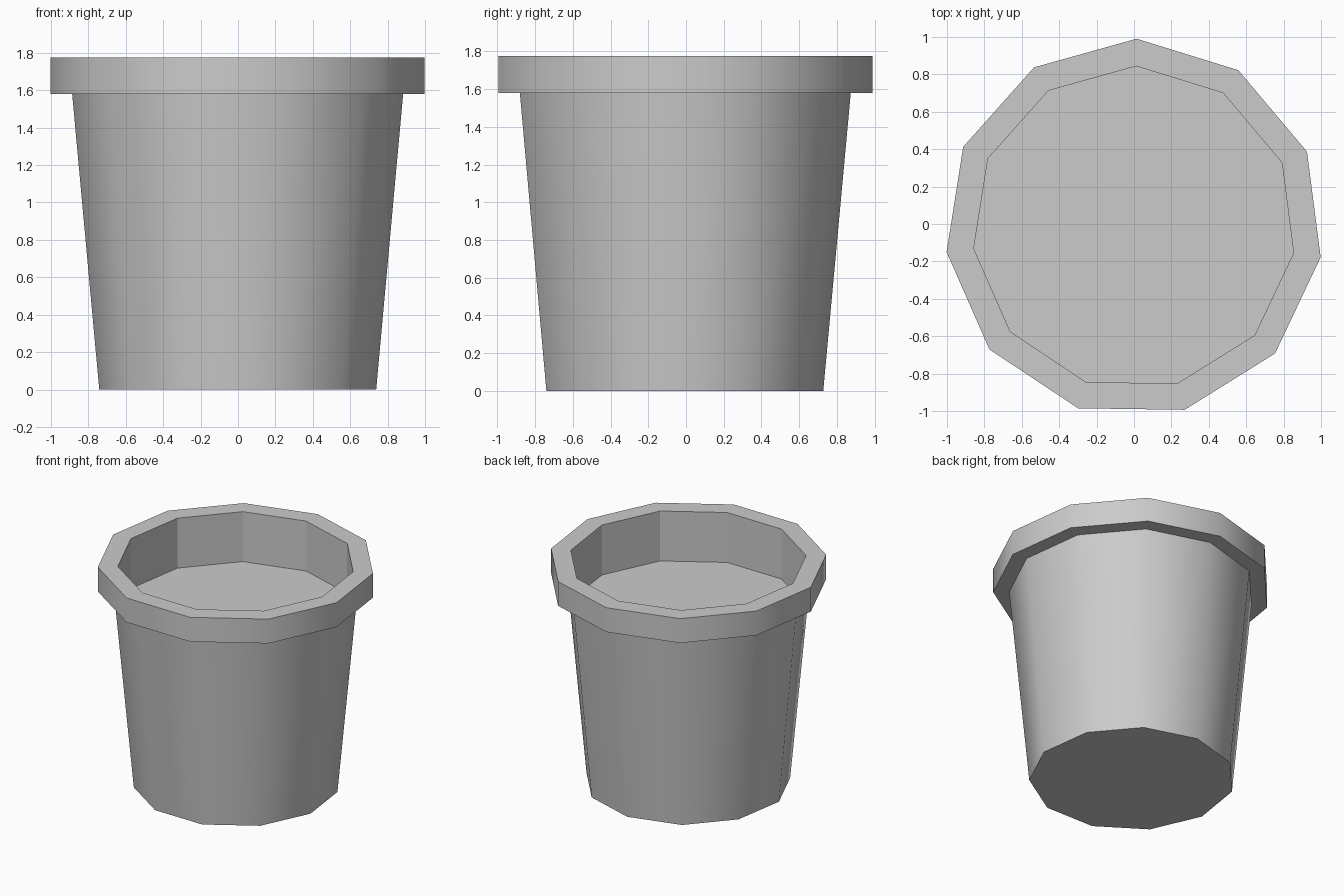
import bpy, bmesh, math

if "Cube" in bpy.data.objects:
    bpy.data.objects.remove(bpy.data.objects["Cube"])

SIDES = 11
TURN = math.radians(90 - 0.8)
CY = -0.02


def lathe(name, profile, smooth_bands=(), cap_start=False, cap_end=False):
    """Spin (radius, z) points into an 11-sided shell, listed bottom-outside to top-inside."""
    bm = bmesh.new()
    rings = []
    for r, z in profile:
        rings.append([bm.verts.new((r * math.cos(TURN + i * math.tau / SIDES),
                                    CY + r * math.sin(TURN + i * math.tau / SIDES), z))
                      for i in range(SIDES)])
    for k, (a, b) in enumerate(zip(rings, rings[1:])):
        for i in range(SIDES):
            j = (i + 1) % SIDES
            f = bm.faces.new((a[i], a[j], b[j], b[i]))
            f.smooth = k in smooth_bands
    if cap_start:
        bm.faces.new(rings[0][::-1])
    if cap_end:
        bm.faces.new(rings[-1])
    # keep every ring crisp, so only the curve around the pot is smooth
    for ring in rings:
        for i in range(SIDES):
            e = bm.edges.get((ring[i], ring[(i + 1) % SIDES]))
            if e:
                e.smooth = False
    mesh = bpy.data.meshes.new(name)
    bm.to_mesh(mesh)
    bm.free()
    obj = bpy.data.objects.new(name, mesh)
    bpy.context.collection.objects.link(obj)
    return obj


# Pot: tapered wall, overhanging rim, straight inner wall
lathe("pot", [(0.748, 0.0), (0.894, 1.58), (1.0104, 1.58), (1.0104, 1.775),
              (0.864, 1.775), (0.864, 1.375)],
      smooth_bands=(0, 2), cap_start=True)

# Soil: flat surface filling the pot below the rim
lathe("soil", [(0.864, 1.375)], cap_end=True)
